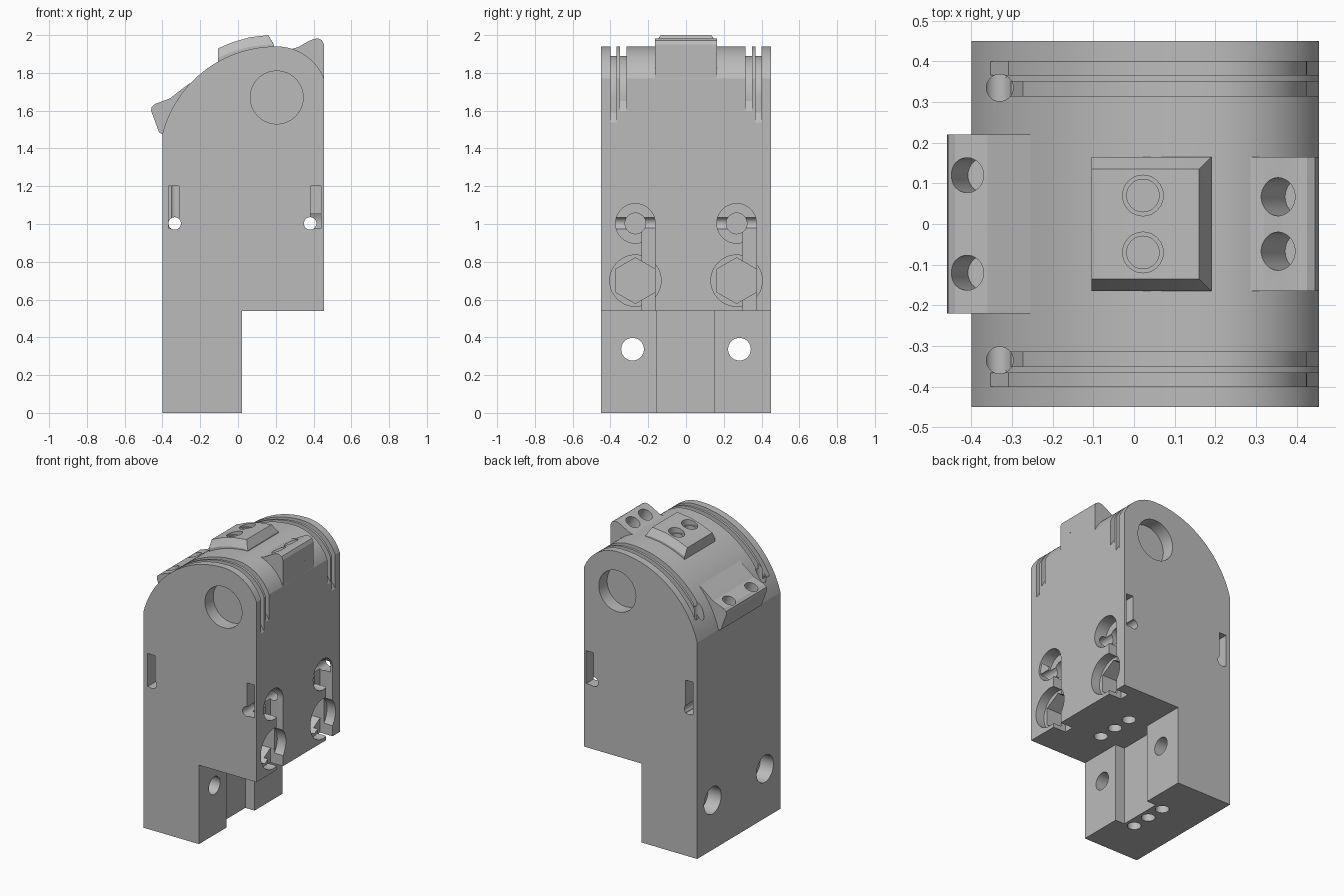
import bpy, bmesh, math
from mathutils import Vector, Matrix

if "Cube" in bpy.data.objects:
    bpy.data.objects.remove(bpy.data.objects["Cube"])

grey = bpy.data.materials.new("plain grey")
grey.use_nodes = True
grey.diffuse_color = (0.5, 0.5, 0.5, 1)
grey.node_tree.nodes["Principled BSDF"].inputs["Base Color"].default_value = (0.5, 0.5, 0.5, 1)


def finish(name, bm):
    bmesh.ops.recalc_face_normals(bm, faces=bm.faces)
    mesh = bpy.data.meshes.new(name)
    bm.to_mesh(mesh)
    bm.free()
    mesh.materials.append(grey)
    obj = bpy.data.objects.new(name, mesh)
    bpy.context.collection.objects.link(obj)
    return obj


def prism(name, pts, axis, a, b):
    """Extrude a 2D outline along one axis, from a to b."""
    place = {"x": lambda u, v: (a, u, v), "y": lambda u, v: (u, a, v),
             "z": lambda u, v: (u, v, a)}[axis]
    bm = bmesh.new()
    face = bm.faces.new([bm.verts.new(place(*p)) for p in pts])
    out = bmesh.ops.extrude_face_region(bm, geom=[face])
    step = Vector([(b - a) if c == axis else 0 for c in "xyz"])
    bmesh.ops.translate(bm, vec=step, verts=[g for g in out["geom"] if isinstance(g, bmesh.types.BMVert)])
    return finish(name, bm)


def arc(cx, cz, r, start, end, n):
    angles = [math.radians(start + (end - start) * i / n) for i in range(n + 1)]
    return [(cx + r * math.cos(t), cz + r * math.sin(t)) for t in angles]


def disc(u, v, r, n=40, turn=0):
    return arc(u, v, r, turn, 360 + turn, n)[:-1]


def rect(u0, u1, v0, v1):
    return [(u0, v0), (u1, v0), (u1, v1), (u0, v1)]


def drill(at, axis, r, depth):
    """A round cutter centred on a surface point, going depth deep."""
    bm = bmesh.new()
    turn = Vector(axis).to_track_quat("Z", "Y").to_matrix().to_4x4()
    bmesh.ops.create_cone(bm, cap_ends=True, segments=40, radius1=r, radius2=r,
                          depth=2 * depth, matrix=Matrix.Translation(at) @ turn)
    return finish("drill", bm)


def combine(target, tool, operation="DIFFERENCE"):
    tool.hide_render = True
    mod = target.modifiers.new("combine", "BOOLEAN")
    mod.operation, mod.solver, mod.object = operation, "EXACT", tool
    bpy.context.view_layer.objects.active = target
    bpy.ops.object.modifier_apply(modifier=mod.name)
    bpy.data.objects.remove(tool)


# Body: stepped block with a rounded crown
CROWN = (0.2, 1.319)
outline = [(-0.4, 0), (0.02, 0), (0.02, 0.54), (0.455, 0.54)]
outline += arc(0.205, 1.67, 0.27, 22, 90, 14) + arc(*CROWN, 0.621, 92, 165, 22)
body = prism("body", outline, "y", -0.45, 0.45)

# Back lip, side lip and bevelled top pad
side_lip = [(-0.4, 1.475), (-0.418, 1.485), (-0.46, 1.6), (-0.457, 1.62), (-0.44, 1.635),
            (-0.36, 1.665), (-0.3, 1.712), (-0.255, 1.745), (-0.25, 1.6), (-0.35, 1.45)]
combine(body, prism("side_lip", side_lip, "y", -0.22, 0.22), "UNION")
end_lip = [(0.28, 1.7), (0.28, 1.925), (0.32, 1.937), (0.365, 1.963), (0.4, 1.98),
           (0.425, 1.982), (0.445, 1.972), (0.455, 1.95), (0.455, 1.7)]
combine(body, prism("end_lip", end_lip, "y", -0.165, 0.165), "UNION")
bm = bmesh.new()
for x, top, rise in ((-0.105, 1.93, 0.05), (-0.03, 1.962, 0.05), (0.06, 1.988, 0.05),
                     (0.16, 2.0, 0.05), (0.19, 1.95, 0.002)):
    for s in (-1, 1):
        for y, z in ((0.165, 1.8), (0.165, top - rise), (0.135, top)):
            bm.verts.new((x, s * y, z))
bmesh.ops.convex_hull(bm, input=bm.verts)
combine(body, finish("top_pad", bm), "UNION")


def groove(start, bottom):
    """Outline of a channel that follows the crown and runs down one end."""
    inner = arc(*CROWN, 0.571, start, 90, 16) + arc(0.205, 1.67, 0.22, 88, 0, 14)
    outer = arc(0.205, 1.67, 0.33, 0, 88, 14) + arc(*CROWN, 0.68, 90, start, 16)
    return inner + [(0.425, bottom + 0.06), (0.46, bottom), (0.535, bottom)] + outer


for s in (-1, 1):
    # Twin crown grooves with a vertical cable hole
    combine(body, prism("inner_groove", groove(146, 1.59), "y", s * 0.315, s * 0.35))
    combine(body, prism("outer_groove", groove(153, 1.53), "y", s * 0.367, s * 0.4))
    combine(body, prism("cable_hole", disc(-0.33, s * 0.335, 0.033), "z", 1.0, 2.1))
    # Round recess and slots on each flat side
    combine(body, prism("pivot_recess", disc(0.205, 1.67, 0.14, 64), "y", s * 0.36, s * 0.6))
    for x in (-0.368, 0.385):
        combine(body, prism("side_slot", rect(x, x + 0.055, 0.975, 1.2), "y", s * 0.36, s * 0.6))
    # Screw holes in the pads
    combine(body, drill((0.022, s * 0.07, 1.99), (0, 0, 1), 0.05, 0.04))
    combine(body, drill((0.022, s * 0.07, 1.99), (0, 0, 1), 0.04, 0.2))
    combine(body, drill((0.355, s * 0.067, 1.955), (-0.45, 0, 0.89), 0.047, 0.13))
    combine(body, drill((-0.41, s * 0.12, 1.645), (-0.35, 0, 0.94), 0.043, 0.12))
    # Mounting holes through the foot, counterbored behind
    combine(body, prism("foot_hole", disc(s * 0.283, 0.337, 0.06), "x", -0.6, 0.2))
    combine(body, prism("counterbore", disc(s * 0.283, 0.337, 0.092), "x", -0.6, -0.3))
    # Eyelet, cable slot and hexagonal nut pocket on the end face
    y = s * 0.268
    combine(body, prism("eyelet", disc(y, 1.003, 0.105), "x", 0.37, 0.7))
    combine(body, prism("eyelet_core", disc(y, 1.003, 0.055), "x", 0.25, 0.7))
    combine(body, prism("cable_slot", rect(y + 0.035, y + 0.104, 0.5, 1.0), "x", 0.36, 0.7))
    combine(body, prism("nut_recess", disc(y, 0.7, 0.136), "x", 0.39, 0.7))
    combine(body, prism("nut_pocket", disc(y, 0.7, 0.121, 6, 30), "x", 0.27, 0.7))

# Cross holes running right through
for x in (-0.335, 0.382):
    combine(body, prism("cross_hole", disc(x, 1.003, 0.033), "y", -0.6, 0.6))

# Foot channel and rows of holes in the undersides
combine(body, prism("foot_channel", rect(-0.153, 0.15, -0.1, 0.54), "x", -0.05, 0.1))
for i in (-1, 0, 1):
    combine(body, prism("foot_socket", disc(-0.115, i * 0.135, 0.043), "z", -0.1, 0.25))
    combine(body, prism("ledge_socket", disc(0.155, i * 0.135, 0.043), "z", 0.4, 0.8))

bpy.ops.object.select_all(action="DESELECT")
body.select_set(True)
bpy.context.view_layer.objects.active = body
bpy.ops.object.shade_smooth_by_angle(angle=math.radians(15))
